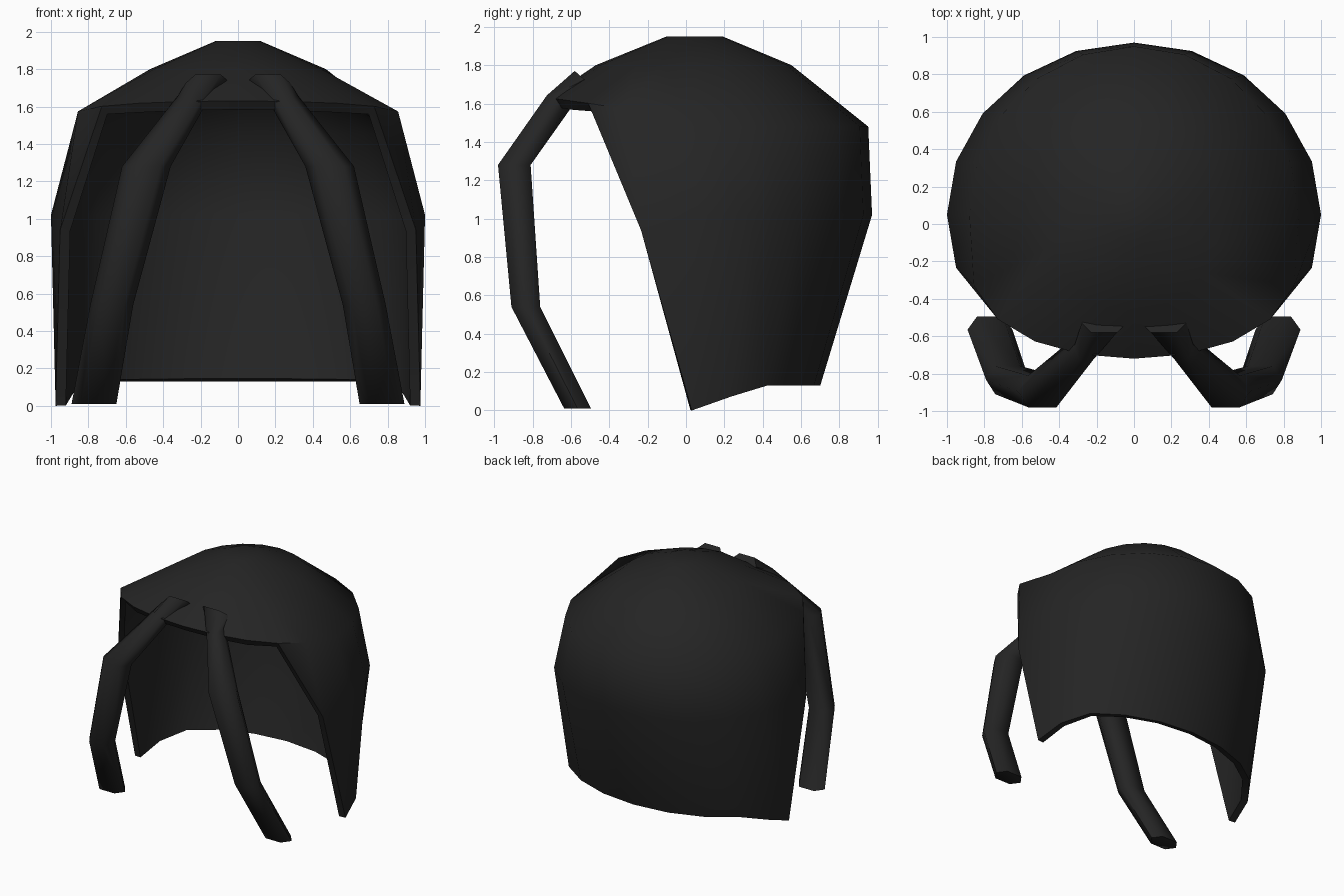
import bpy, bmesh, math

if "Cube" in bpy.data.objects:
    bpy.data.objects.remove(bpy.data.objects["Cube"])

black = bpy.data.materials.new("soft black")
black.diffuse_color = (0.018, 0.018, 0.018, 1)
black.use_nodes = True
black.node_tree.nodes["Principled BSDF"].inputs["Base Color"].default_value = black.diffuse_color
N = 20


def finish(name, bm, angle):
    """Turn a bmesh into a named, shaded object."""
    bmesh.ops.recalc_face_normals(bm, faces=bm.faces)
    mesh = bpy.data.meshes.new(name)
    bm.to_mesh(mesh)
    bm.free()
    mesh.materials.append(black)
    ob = bpy.data.objects.new(name, mesh)
    bpy.context.collection.objects.link(ob)
    bpy.ops.object.select_all(action='DESELECT')
    ob.select_set(True)
    bpy.context.view_layer.objects.active = ob
    for mod in ([("shell", 'SOLIDIFY')] if name == "hair_cap" else []):
        m = ob.modifiers.new(*mod)
        m.thickness, m.offset = 0.055, -1
        bpy.ops.object.modifier_apply(modifier=m.name)
    bpy.ops.object.shade_smooth_by_angle(angle=math.radians(angle))
    return ob


def cap_point(ring, k):
    """Point of the cap on a ring (0 = crown, 4 = hem) at column k."""
    low = (-90, -90, -90, -18, 0)[ring]          # the face opening widens downwards
    a = math.radians(min(max(18 * k, low), 180 - low))
    c, s = math.cos(a), math.sin(a)
    if ring == 0:
        return 0.12 * c, 0.045 + 0.145 * s, 1.95
    if ring == 1:
        return 0.47 * c, 0.04 + 0.51 * s, 1.80
    if ring == 2:
        if s >= 0:
            return 0.88 * c, 0.05 + 0.90 * s, 1.48
        return 0.90 * c, 0.05 - 0.77 * abs(s) ** 0.6, 1.48 + 0.15 * abs(s) ** 0.4
    if ring == 3:
        return c, 0.05 + 0.92 * s, 1.02 + 0.26 * min(s, 0)
    return 0.975 * c, 0.03 + 0.67 * s, 0.13 * min(1, max(s, 0) / 0.55)


# Cap: crown, brim ring all round, and a skirt leaving the face open
bm = bmesh.new()
cols = range(-5, 15)
rings = [[bm.verts.new(cap_point(r, k)) for k in cols] for r in range(3)]
bm.faces.new(rings[0])
for upper, lower in zip(rings, rings[1:]):
    for i in range(N):
        j = (i + 1) % N
        bm.faces.new((upper[i], lower[i], lower[j], upper[j]))
upper = rings[2][3:18]                            # columns -2 to 12
for r in (3, 4):
    lower = [bm.verts.new(cap_point(r, k)) for k in range(-2, 13)]
    for i in range(14):
        bm.faces.new((upper[i], lower[i], lower[i + 1], upper[i + 1]))
    upper = lower
bmesh.ops.remove_doubles(bm, verts=bm.verts, dist=0.0005)
finish("hair_cap", bm, 50)

# Front strands: six-sided tubes through tilted sections
# centre x, y, z, half width, half depth, rise across x, rise across y
SECTIONS = [
    (0.77, -0.565, 0.01, 0.12, 0.07, 0, 0),
    (0.675, -0.835, 0.54, 0.115, 0.075, 0, 0),
    (0.49, -0.895, 1.28, 0.13, 0.085, 0, 0),
    (0.255, -0.655, 1.62, 0.065, 0.07, 0.6, 0),
    (0.16, -0.53, 1.725, 0.12, 0.05, 0, -0.9),
]
HEX = [(1, 0), (0.58, 1), (-0.58, 1), (-1, 0), (-0.58, -1), (0.58, -1)]

for name, side in (("right_strand", 1), ("left_strand", -1)):
    bm = bmesh.new()
    loops = []
    for x, y, z, w, d, tx, ty in SECTIONS:
        loops.append([bm.verts.new((side * (x + w * u), y + d * v,
                                    z + tx * w * u + ty * d * v)) for u, v in HEX])
    for a, b in zip(loops, loops[1:]):
        for i in range(6):
            j = (i + 1) % 6
            bm.faces.new((a[i], a[j], b[j], b[i]))
    bm.faces.new(loops[0])
    bm.faces.new(loops[-1])
    finish(name, bm, 65)
